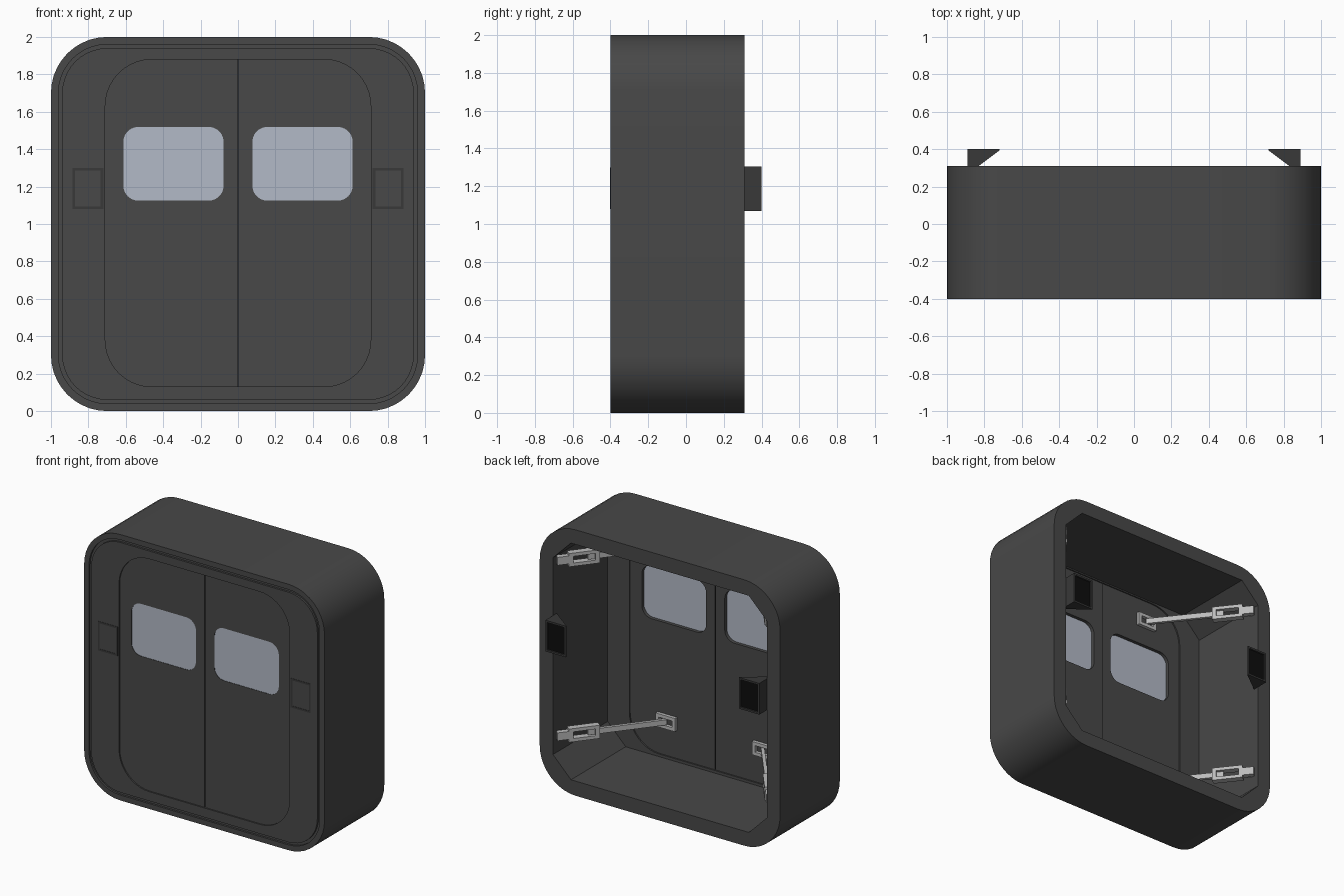
import bpy, bmesh
from math import cos, sin, pi, atan2, hypot
from mathutils import Matrix

if "Cube" in bpy.data.objects:
    bpy.data.objects.remove(bpy.data.objects["Cube"])

N = 10  # segments per rounded corner


def material(name, r, g, b):
    m = bpy.data.materials.new(name)
    m.diffuse_color = (r, g, b, 1)
    m.use_nodes = True
    m.node_tree.nodes["Principled BSDF"].inputs["Base Color"].default_value = m.diffuse_color
    return m


DARK = material("dark_shell", .065, .065, .065)
BEZEL = material("bezel", .04, .04, .04)
BLACK = material("black", .004, .004, .004)
GLASS = material("glass", .45, .49, .57)
METAL = material("metal", .5, .5, .5)


def rounded(cx, cz, hx, hz, r, chamfer=False):
    """Rounded (or chamfered) rectangle outline in the x-z plane."""
    pts = []
    for k, (sx, sz) in enumerate(((1, 1), (-1, 1), (-1, -1), (1, -1))):
        ox, oz = cx + sx * (hx - r), cz + sz * (hz - r)
        for i in range(N + 1):
            a, t = (k + i / N) * pi / 2, i / N
            if chamfer:
                c0, s0 = cos(k * pi / 2), sin(k * pi / 2)
                u, v = c0 * (1 - t) - s0 * t, s0 * (1 - t) + c0 * t
            else:
                u, v = cos(a), sin(a)
            pts.append((ox + r * u, oz + r * v))
    return pts


def rect(x0, x1, z0, z1):
    return [(x0, z0), (x1, z0), (x1, z1), (x0, z1)]


def finish(ob, mat):
    if not ob.data.materials:
        ob.data.materials.append(mat)
    bpy.ops.object.select_all(action='DESELECT')
    ob.select_set(True)
    bpy.context.view_layer.objects.active = ob
    bpy.ops.object.shade_smooth_by_angle(angle=.6)


def mesh_object(name, bm, mats):
    bmesh.ops.recalc_face_normals(bm, faces=bm.faces)
    me = bpy.data.meshes.new(name)
    bm.to_mesh(me)
    bm.free()
    for m in mats:
        me.materials.append(m)
    ob = bpy.data.objects.new(name, me)
    bpy.context.collection.objects.link(ob)
    finish(ob, mats[0])
    return ob


def plate(name, loops, y0, y1, mat, matrix=Matrix()):
    """Flat plate from x-z outlines (later loops are holes)."""
    cu = bpy.data.curves.new(name, 'CURVE')
    cu.dimensions, cu.fill_mode, cu.extrude = '2D', 'BOTH', (y1 - y0) / 2
    for loop in loops:
        sp = cu.splines.new('POLY')
        sp.points.add(len(loop) - 1)
        for p, (x, z) in zip(sp.points, loop):
            p.co = (x, z, 0, 1)
        sp.use_cyclic_u = True
    tmp = bpy.data.objects.new(name + "_curve", cu)
    bpy.context.collection.objects.link(tmp)
    bpy.context.view_layer.update()
    me = tmp.to_mesh()
    bm = bmesh.new()
    bm.from_mesh(me)
    tmp.to_mesh_clear()
    bpy.data.objects.remove(tmp)
    bmesh.ops.remove_doubles(bm, verts=bm.verts, dist=1e-5)
    for f in bm.faces:
        f.material_index = 0
    bm.transform(matrix @ Matrix.Translation((0, (y0 + y1) / 2, 0)) @ Matrix.Rotation(pi / 2, 4, 'X'))
    return mesh_object(name, bm, [mat])


def screen_box(name, profile, z0, z1, side):
    """Vertical prism from an x-y profile with a recessed black screen facing side*y."""
    bm = bmesh.new()
    f = bm.faces.new([bm.verts.new((x, y, z0)) for x, y in profile])
    ext = bmesh.ops.extrude_face_region(bm, geom=[f])
    bmesh.ops.translate(bm, vec=(0, 0, z1 - z0),
                        verts=[g for g in ext['geom'] if isinstance(g, bmesh.types.BMVert)])
    bmesh.ops.recalc_face_normals(bm, faces=bm.faces)
    face = max(bm.faces, key=lambda q: q.normal.y * side)
    bmesh.ops.inset_region(bm, faces=[face], thickness=.02)
    inner = bmesh.ops.extrude_face_region(bm, geom=[face])
    bmesh.ops.delete(bm, geom=[face], context='FACES')
    bmesh.ops.translate(bm, vec=(0, -side * .012, 0),
                        verts=[g for g in inner['geom'] if isinstance(g, bmesh.types.BMVert)])
    for g in inner['geom']:
        if isinstance(g, bmesh.types.BMFace):
            g.material_index = 1
    return mesh_object(name, bm, [BEZEL, BLACK])


# Shell: outer skin, front groove, door opening, chamfered cavity, back rim
DOOR = rounded(0, 1.005, .71, .875, .25)
cavity = rounded(0, 1, .89, .89, .15, chamfer=True)
sections = [(rounded(0, 1, 1, 1, .3), .31), (rounded(0, 1, 1, 1, .3), -.4),
            (rounded(0, 1, .96, .96, .26), -.4), (rounded(0, 1, .96, .96, .26), -.385),
            (rounded(0, 1, .94, .94, .24), -.385), (rounded(0, 1, .94, .94, .24), -.4),
            (DOOR, -.4), (DOOR, -.34), (cavity, -.34), (cavity, .31)]
bm = bmesh.new()
rings = [[bm.verts.new((x, y, z)) for x, z in loop] for loop, y in sections]
for a, b in zip(rings, rings[1:] + rings[:1]):
    for i in range(len(a)):
        j = (i + 1) % len(a)
        bm.faces.new((a[i], a[j], b[j], b[i]))
mesh_object("shell", bm, [DARK])

# Seal between the two doors
plate("door_seal", [rect(-.005, .005, .13, 1.88)], -.385, -.355, BLACK)

for s, side in ((-1, "left"), (1, "right")):
    # Sliding door with window
    half = DOOR[:N + 1] + [(.004, 1.88), (.004, .13)] + DOOR[3 * N + 3:]
    window = rounded(.345, 1.322, .268, .197, .08)
    half, window = ([(s * x, z) for x, z in p] for p in (half, window))
    plate(side + "_door", [half, window], -.39, -.35, DARK)
    plate(side + "_window", [window], -.387, -.375, GLASS)

    # Front and rear screens
    front = [(.72, -.402), (.885, -.402), (.885, -.37), (.72, -.37)]
    rear = [(.89, .40), (.72, .40), (.72, .393), (.89, .265)]
    screen_box(side + "_front_screen", [(s * x, y) for x, y in front], 1.08, 1.3, -1)
    screen_box(side + "_rear_screen", [(s * x, y) for x, y in rear], 1.07, 1.305, 1)

    # Diagonal door arms with wall bracket and door plate
    for z, level in ((.39, "lower"), (1.71, "upper")):
        dx, dy = -.47 * s, -.60
        length = hypot(dx, dy)
        m = Matrix.Translation((.87 * s, .26, z)) @ Matrix.Rotation(atan2(dy, dx), 4, 'Z')
        name = side + "_" + level
        plate(name + "_arm_tab", [rect(-.02, .07, -.03, .03)], -.02, .02, METAL, m)
        plate(name + "_arm_bracket", [rect(.06, .28, -.05, .05), rect(.09, .25, -.025, .025)],
              -.025, .025, METAL, m)
        plate(name + "_arm_bar", [rect(.2, length, -.02, .02)], -.012, .012, METAL, m)
        plate(name + "_arm_door_plate",
              [[(s * x, zz) for x, zz in rect(.32, .48, z - .05, z + .05)],
               [(s * x, zz) for x, zz in rect(.345, .455, z - .025, z + .025)]],
              -.352, -.325, METAL)
